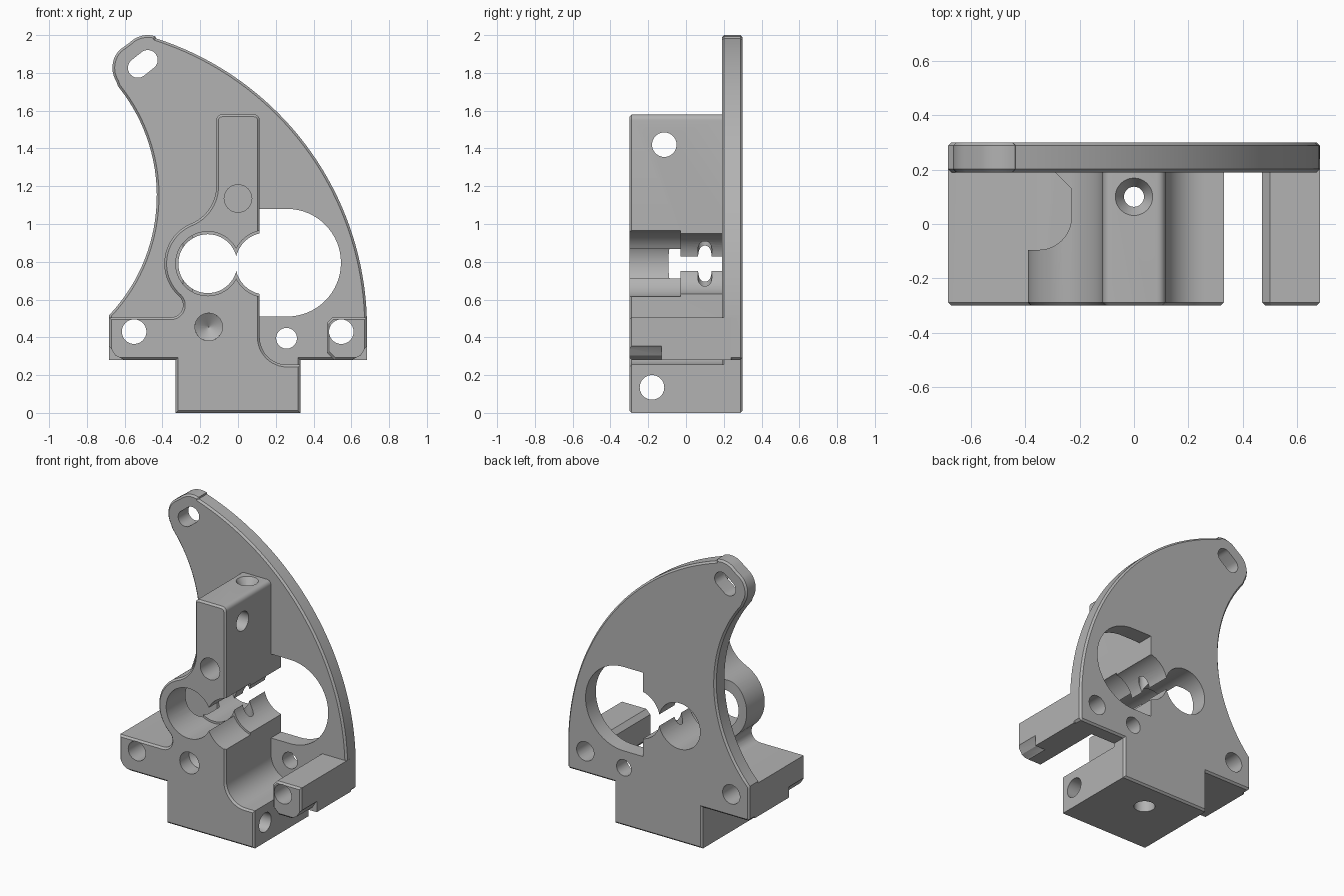
import bpy, bmesh, math
from mathutils import Vector

if "Cube" in bpy.data.objects:
    bpy.data.objects.remove(bpy.data.objects["Cube"])

grey = bpy.data.materials.new("grey")
grey.diffuse_color = (0.45, 0.45, 0.45, 1)
grey.use_nodes = True
grey.node_tree.nodes["Principled BSDF"].inputs["Base Color"].default_value = grey.diffuse_color


def arc(cx, cz, r, a0, a1, n=12):
    """Points along an arc, angles in degrees."""
    return [(cx + r * math.cos(math.radians(a0 + (a1 - a0) * i / n)),
             cz + r * math.sin(math.radians(a0 + (a1 - a0) * i / n))) for i in range(n + 1)]


def prism(name, pts, lo, hi, axis="y", chamfer=0.0):
    """Extrude a profile (x,z along y, or x,y along z), chamfering the end rims."""
    bm = bmesh.new()
    put = (lambda p, t: (p[0], t, p[1])) if axis == "y" else (lambda p, t: (p[0], p[1], t))
    a = [bm.verts.new(put(p, lo)) for p in pts]
    b = [bm.verts.new(put(p, hi)) for p in pts]
    n = len(pts)
    caps = [bm.faces.new(a), bm.faces.new(b)]
    for i in range(n):
        j = (i + 1) % n
        bm.faces.new((a[i], a[j], b[j], b[i]))
    bmesh.ops.recalc_face_normals(bm, faces=bm.faces)
    if chamfer:
        rim = list({e for f in caps for e in f.edges})
        bmesh.ops.bevel(bm, geom=rim, offset=chamfer, segments=1, affect='EDGES', clamp_overlap=False)
    return finish(name, bm)


def rod(name, p0, p1, r0, r1=None, n=40):
    """Cylinder or cone between two points."""
    p0, p1 = Vector(p0), Vector(p1)
    bm = bmesh.new()
    bmesh.ops.create_cone(bm, cap_ends=True, segments=n, radius1=r0,
                          radius2=r0 if r1 is None else r1, depth=(p1 - p0).length)
    rot = (p1 - p0).to_track_quat('Z', 'Y').to_matrix().to_4x4()
    bmesh.ops.transform(bm, matrix=rot, verts=bm.verts)
    bmesh.ops.translate(bm, vec=(p0 + p1) / 2, verts=bm.verts)
    return finish(name, bm)


def finish(name, bm):
    me = bpy.data.meshes.new(name)
    bm.to_mesh(me)
    bm.free()
    me.materials.append(grey)
    ob = bpy.data.objects.new(name, me)
    bpy.context.collection.objects.link(ob)
    return ob


def combine(target, other, op):
    m = target.modifiers.new(op, 'BOOLEAN')
    m.operation, m.object, m.solver = op, other, 'EXACT'
    bpy.context.view_layer.objects.active = target
    bpy.ops.object.modifier_apply(modifier=m.name)
    bpy.data.objects.remove(other)


# Fin-shaped back plate with a rounded tip
plate_outline = ([(-.33, 0), (.33, 0), (.33, .28), (.67, .28), (.683, .293)]
                 + arc(-.927, .45, 1.61, 2, 72.2, 36)
                 + arc(-.478, 1.865, .135, 72, 135, 8)
                 + arc(-.53, 1.827, .135, 135, 212, 10)
                 + arc(-1.35, 1.15, .92, 39, -43.5, 30)
                 + [(-.683, .5), (-.683, .293), (-.67, .28), (-.33, .28)])
plate = prism("bracket", plate_outline, .19, .30, chamfer=.012)

# Large D-shaped window in the plate
window = [(.115, .51)] + arc(.26, .795, .285, -90, 90, 32) + [(.115, 1.08)]
combine(plate, prism("window", window, .1, .4), 'DIFFERENCE')

# Main body: base, clamp ring and tower
body_outline = ([(-.33, 0), (.33, 0), (.33, .255)] + arc(.26, .40, .145, 270, 180)
                + arc(.085, 1.55, .03, 0, 90, 5) + arc(-.085, 1.55, .03, 90, 180, 5)
                + arc(-.328, 1.2, .213, 0, -67.7)
                + arc(-.16, .79, .23, 112.3, 227.7, 24)[1:]
                + arc(-.355, .57, .064, 47.7, -90, 10)
                + [(-.683, .506), (-.683, .28), (-.33, .28)])
body = prism("body", body_outline, -.30, .25, chamfer=.012)

# Relief behind the clamp ring
relief = ([(-.5, .19), (-.5, -.095), (-.35, -.095)] + arc(-.35, .025, .12, -90, 0, 10)
          + [(-.23, .13), (-.29, .19)])
combine(body, prism("relief", relief, .51, 1.15, "z"), 'DIFFERENCE')
combine(plate, body, 'UNION')

# Right-hand mounting lug
lug = prism("lug", [(.47, .32), (.51, .28), (.683, .28), (.683, .506), (.50, .506), (.47, .476)],
            -.30, .25, chamfer=.012)
combine(plate, lug, 'UNION')

cutters = []
# Twin bores, narrower towards the plate
for x, r in ((-.16, .17), (.15, .178)):
    cutters.append(rod("bore_front", (x, -.4, .79), (x, -.03, .79), r, n=56))
    cutters.append(rod("bore_back", (x, -.1, .79), (x, .4, .79), r - .014, n=56))
# Through holes for the mounting screws
for x, z, r in ((-.55, .43, .065), (.547, .43, .065), (.257, .395, .055)):
    cutters.append(rod("screw_hole", (x, -.4, z), (x, .4, z), r))
# Blind front holes, one with a conical bottom
cutters.append(rod("blind_hole", (0, -.4, 1.135), (0, -.12, 1.135), .073))
cutters.append(rod("cone_hole", (-.155, -.4, .455), (-.155, -.2, .455), .073))
cutters.append(rod("cone_tip", (-.155, -.2001, .455), (-.155, -.15, .455), .073, .002))
# Cross holes through base and tower
cutters.append(rod("base_cross_hole", (-.5, -.18, .135), (.5, -.18, .135), .065))
cutters.append(rod("tower_cross_hole", (-.3, -.115, 1.42), (.3, -.115, 1.42), .065))
# Vertical bolt hole with countersink and wider foot
cutters.append(rod("bolt_hole", (0, .1, -.1), (0, .1, 1.7), .037))
cutters.append(rod("countersink", (0, .1, 1.53), (0, .1, 1.59), .037, .075))
cutters.append(rod("bolt_foot", (0, .1, -.1), (0, .1, .15), .065))
# Slot at the tip
slot = arc(-.53, 1.827, .053, 135, 315, 14) + arc(-.478, 1.868, .053, -45, 135, 14)
cutters.append(prism("tip_slot", slot, .1, .4))
# Chamfered lower outer corners at the front of both lugs
for s in (-1, 1):
    wedge = [(s * .60, .27), (s * .61, .285), (s * .65, .305), (s * .675, .345), (s * .70, .37), (s * .70, .27)]
    cutters.append(prism("corner_cut", wedge, -.4, -.13))
for c in cutters:
    combine(plate, c, 'DIFFERENCE')

bpy.ops.object.select_all(action='DESELECT')
plate.select_set(True)
bpy.context.view_layer.objects.active = plate
bpy.ops.object.shade_smooth_by_angle(angle=math.radians(30))
